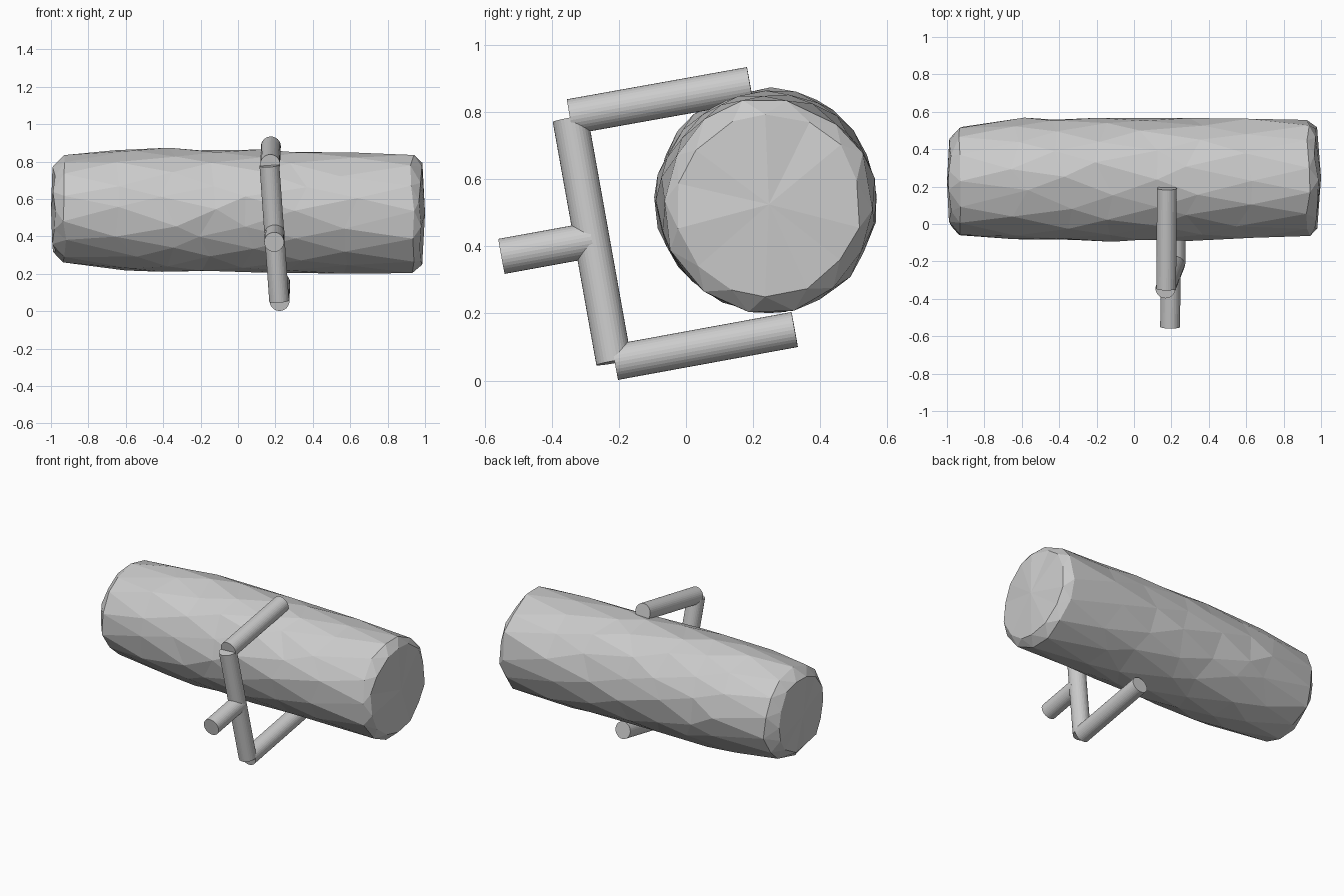
import bpy, bmesh, math, random
from mathutils import Vector

if "Cube" in bpy.data.objects:
    bpy.data.objects.remove(bpy.data.objects["Cube"])

random.seed(4)


def add_mesh(name, bm):
    bmesh.ops.recalc_face_normals(bm, faces=bm.faces)
    mesh = bpy.data.meshes.new(name)
    bm.to_mesh(mesh)
    bm.free()
    obj = bpy.data.objects.new(name, mesh)
    bpy.context.collection.objects.link(obj)
    return obj


def rod(name, a, b, r=0.053):
    a, b = Vector(a), Vector(b)
    bpy.ops.mesh.primitive_cylinder_add(vertices=32, radius=r, depth=(b - a).length,
                                        location=(a + b) / 2)
    obj = bpy.context.object
    obj.name = name
    obj.rotation_mode = 'QUATERNION'
    obj.rotation_quaternion = (b - a).to_track_quat('Z', 'Y')


# Rough-hewn log: staggered, jittered rings with chamfered, slightly domed ends
# each station: x, centre y, centre z, radius in y, radius in z
stations = [
    (-0.985, 0.225, 0.545, 0.235, 0.235),
    (-0.925, 0.23, 0.548, 0.293, 0.288),
    (-0.60, 0.237, 0.543, 0.326, 0.326),
    (-0.38, 0.237, 0.541, 0.328, 0.328),
    (-0.15, 0.238, 0.540, 0.328, 0.328),
    (0.08, 0.238, 0.537, 0.328, 0.329),
    (0.32, 0.238, 0.533, 0.328, 0.328),
    (0.58, 0.242, 0.527, 0.324, 0.325),
    (0.93, 0.245, 0.523, 0.316, 0.322),
    (0.975, 0.247, 0.525, 0.275, 0.275),
]
SIDES = 14
bm = bmesh.new()
rings = []
for i, (x, cy, cz, ry, rz) in enumerate(stations):
    end = i in (0, 1, len(stations) - 2, len(stations) - 1)
    jitter_x = 0.012 if end else 0.06
    ring = []
    for k in range(SIDES):
        a = 2 * math.pi * (k + 0.5 * (i % 2) + random.uniform(-0.12, 0.12)) / SIDES
        s = 1.0 + random.uniform(-0.025, 0.02)
        ring.append(bm.verts.new((x + random.uniform(-jitter_x, jitter_x),
                                  cy + ry * s * math.cos(a), cz + rz * s * math.sin(a))))
    rings.append(ring)
for i in range(len(rings) - 1):
    lo, hi = rings[i], rings[i + 1]
    for k in range(SIDES):
        n = (k + 1) % SIDES
        if i % 2 == 0:
            bm.faces.new((lo[k], lo[n], hi[k]))
            bm.faces.new((lo[n], hi[n], hi[k]))
        else:
            bm.faces.new((lo[k], lo[n], hi[n]))
            bm.faces.new((lo[k], hi[n], hi[k]))
for ring, x, st in ((rings[0], -1.0, stations[0]), (rings[-1], 1.0, stations[-1])):
    tip = bm.verts.new((x, st[1], st[2]))
    for k in range(SIDES):
        bm.faces.new((ring[k], ring[(k + 1) % SIDES], tip))
add_mesh("log", bm)

# Tilted fork frame holding the log
rod("frame_upright", (0.22, -0.215, 0.055), (0.168, -0.345, 0.78))
rod("upper_arm", (0.172, -0.346, 0.786), (0.176, 0.191, 0.882))
rod("lower_arm", (0.222, -0.212, 0.054), (0.226, 0.324, 0.152))
rod("handle", (0.193, -0.55, 0.37), (0.196, -0.28, 0.419))
